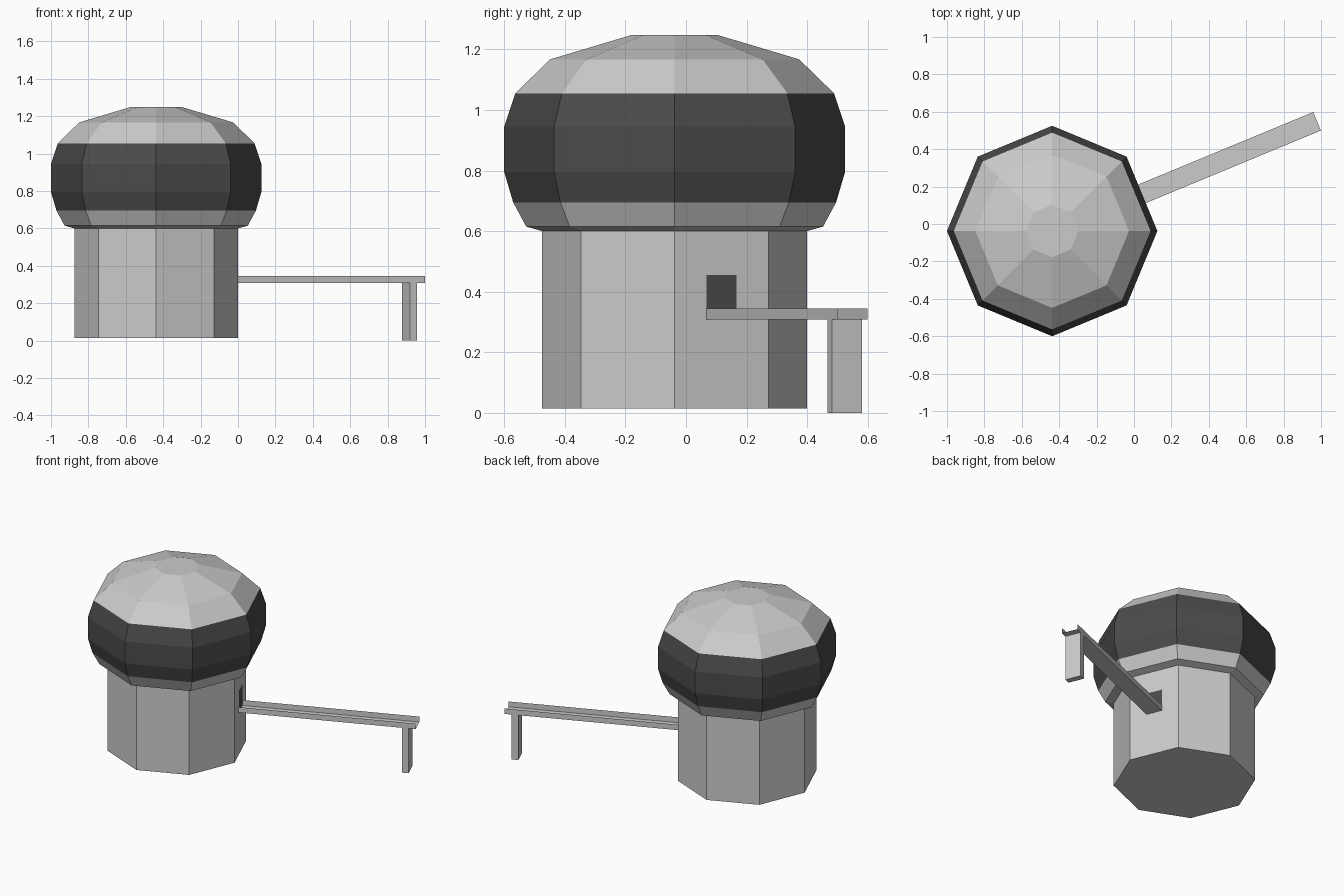
import bpy
from math import cos, sin, pi, radians

if "Cube" in bpy.data.objects:
    bpy.data.objects.remove(bpy.data.objects["Cube"])

CX, CY = -0.4375, -0.0375          # tower axis
ANG = radians(22.5)                # walkway direction (normal of one wall)
W = 0.107                          # walkway width

dark = bpy.data.materials.new("dark")
dark.diffuse_color = (0.07, 0.07, 0.07, 1)
dark.use_nodes = True
dark.node_tree.nodes["Principled BSDF"].inputs["Base Color"].default_value = dark.diffuse_color


def make(name, verts, faces, mat=None):
    me = bpy.data.meshes.new(name)
    me.from_pydata(verts, [], faces)
    me.update()
    ob = bpy.data.objects.new(name, me)
    bpy.context.collection.objects.link(ob)
    if mat:
        me.materials.append(mat)
    return ob


def lathe(name, profile, bottom=False, top=False, mat=None, n=8):
    """Turn (radius, z) points into an eight-sided shell around the tower axis."""
    verts = [(CX + r * cos(2 * pi * i / n), CY + r * sin(2 * pi * i / n), z)
             for r, z in profile for i in range(n)]
    faces = [(k * n + i, k * n + (i + 1) % n, (k + 1) * n + (i + 1) % n, (k + 1) * n + i)
             for k in range(len(profile) - 1) for i in range(n)]
    if bottom:
        faces.append(tuple(reversed(range(n))))
    if top:
        faces.append(tuple(range(len(verts) - n, len(verts))))
    return make(name, verts, faces, mat)


def along(s, t, z):
    """Point s out from the axis along the walkway, t sideways."""
    return (CX + s * cos(ANG) - t * sin(ANG), CY + s * sin(ANG) + t * cos(ANG), z)


# Tower body and the bulging head in three bands
lathe("tower_body", [(0.4375, 0.015), (0.4375, 0.60)], bottom=True, top=True)
lathe("head_base", [(0.4375, 0.60), (0.49, 0.615), (0.533, 0.695)])
lathe("head_dark_band", [(0.533, 0.695), (0.5625, 0.795), (0.5625, 0.945), (0.526, 1.055)], mat=dark)
lathe("head_roof", [(0.526, 1.055), (0.411, 1.167), (0.14, 1.248)], top=True)

# Dark doorway on the wall facing the walkway
h = W / 2
make("doorway", [along(0.406, t, z) for t, z in ((-h, 0.31), (h, 0.31), (h, 0.455), (-h, 0.455))],
     [(0, 1, 2, 3)], dark)

# Walkway: thin open channel with floor and two low side walls
section = [(-h, 0.345), (-h, 0.308), (h, 0.308), (h, 0.345)]
make("walkway", [along(s, t, z) for s in (0.40, 1.533) for t, z in section],
     [(i, i + 4, i + 5, i + 1) for i in range(3)])

# Support leg under the outer end
foot = [(1.446, -h), (1.488, -h), (1.488, h), (1.446, h)]
make("support_leg", [along(s, t, z) for z in (0, 0.308) for s, t in foot],
     [(3, 2, 1, 0), (4, 5, 6, 7)] + [(i, (i + 1) % 4, (i + 1) % 4 + 4, i + 4) for i in range(4)])
